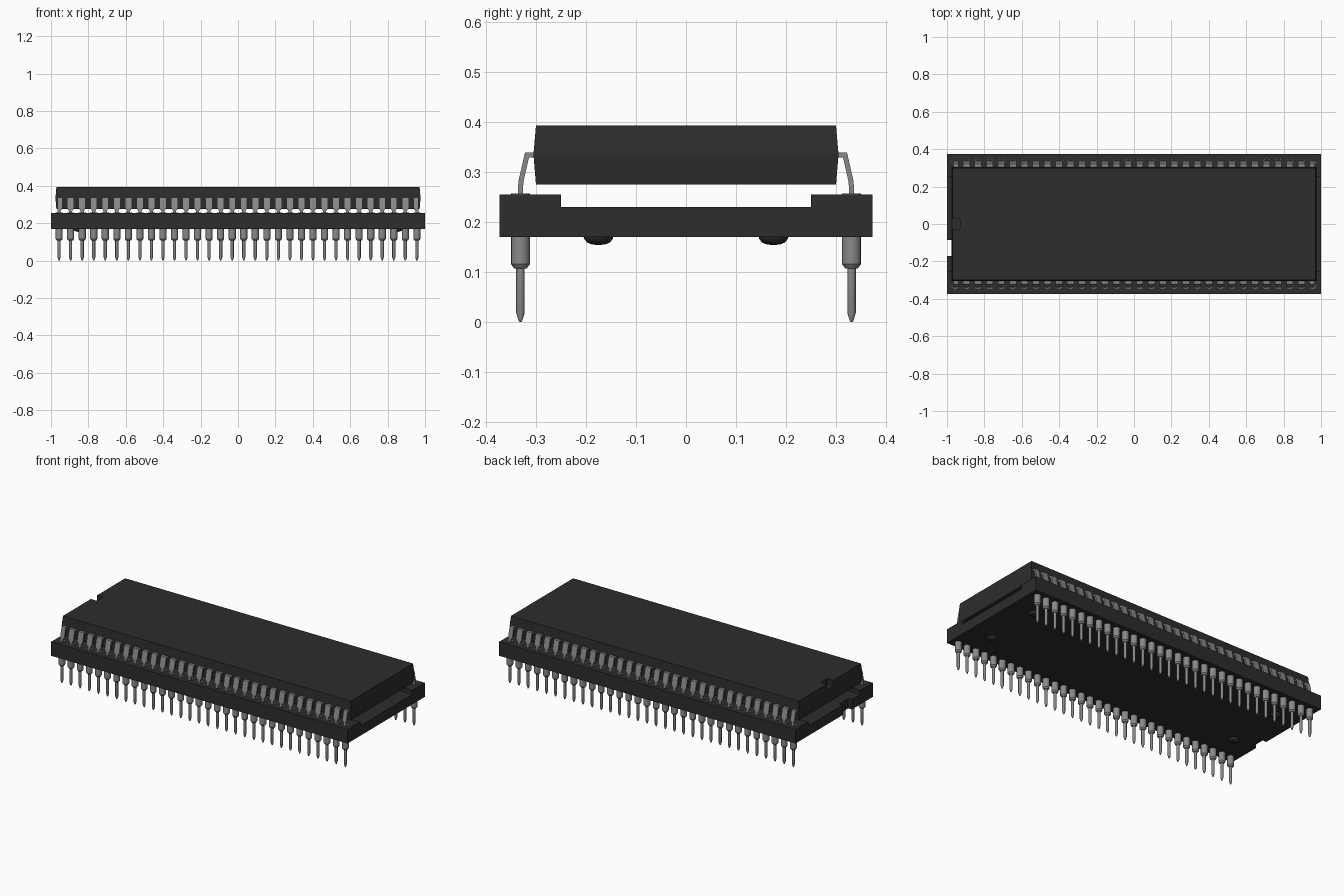
import bpy, bmesh, math

if "Cube" in bpy.data.objects:
    bpy.data.objects.remove(bpy.data.objects["Cube"], do_unlink=True)

PITCH, FIRST, ROW, COUNT = 0.0617, -0.9564, 0.331, 32


def material(name, value):
    m = bpy.data.materials.new(name)
    m.use_nodes = True
    col = (value, value, value, 1)
    m.diffuse_color = col
    m.node_tree.nodes["Principled BSDF"].inputs["Base Color"].default_value = col
    return m


BLACK = material("black plastic", 0.026)
METAL = material("grey metal", 0.25)


def make(name, bm, mat, smooth=False):
    bmesh.ops.recalc_face_normals(bm, faces=bm.faces)
    me = bpy.data.meshes.new(name)
    bm.to_mesh(me)
    bm.free()
    me.materials.append(mat)
    ob = bpy.data.objects.new(name, me)
    bpy.context.collection.objects.link(ob)
    if smooth:
        bpy.ops.object.select_all(action='DESELECT')
        ob.select_set(True)
        bpy.context.view_layer.objects.active = ob
        bpy.ops.object.shade_smooth_by_angle(angle=math.radians(35))
    return ob


def array(ob, count):
    m = ob.modifiers.new("row", 'ARRAY')
    m.count = count
    m.use_relative_offset = False
    m.use_constant_offset = True
    m.constant_offset_displace = (PITCH, 0, 0)


def mirror(ob, x, y):
    m = ob.modifiers.new("mirror", 'MIRROR')
    m.use_axis = (x, y, False)
    m.use_mirror_merge = False


def extrude_x(profile, x0, x1):
    """Prism along x from a (y, z) outline."""
    bm = bmesh.new()
    f = bm.faces.new([bm.verts.new((x0, y, z)) for y, z in profile])
    new = bmesh.ops.extrude_face_region(bm, geom=[f])["geom"]
    bmesh.ops.translate(bm, vec=(x1 - x0, 0, 0),
                        verts=[v for v in new if isinstance(v, bmesh.types.BMVert)])
    return bm


def box(x0, x1, y0, y1, z0, z1):
    return extrude_x([(y0, z0), (y1, z0), (y1, z1), (y0, z1)], x0, x1)


def lathe(profile, x, y, segments):
    """Turned solid around a vertical axis from (radius, z) points."""
    bm = bmesh.new()
    rings = []
    for r, z in profile:
        if r == 0:
            rings.append([bm.verts.new((x, y, z))] * segments)
        else:
            rings.append([bm.verts.new((x + r * math.cos(a), y + r * math.sin(a), z))
                          for a in (2 * math.pi * i / segments for i in range(segments))])
    for a, b in zip(rings, rings[1:]):
        for i in range(segments):
            j = (i + 1) % segments
            quad = list(dict.fromkeys((a[i], a[j], b[j], b[i])))
            bm.faces.new(quad)
    return bm


def cut(target, cutter):
    cutter.hide_render = True
    cutter.hide_viewport = True
    cutter.display_type = 'WIRE'
    m = target.modifiers.new("cut", 'BOOLEAN')
    m.operation = 'DIFFERENCE'
    m.solver = 'EXACT'
    m.object = cutter


# Socket: long base with a shallow channel between two raised rails
socket = make("socket_base", extrude_x(
    [(-0.373, 0.17), (0.373, 0.17), (0.373, 0.255), (0.25, 0.255),
     (0.25, 0.23), (-0.25, 0.23), (-0.25, 0.255), (-0.373, 0.255)], -1, 1), BLACK)
cut(socket, make("socket_notch_cutter", box(-1.1, -0.975, -0.17, -0.085, 0.1, 0.3), BLACK))
holes = make("socket_hole_cutter",
             lathe([(0, 0.2), (0.0185, 0.2), (0.0185, 0.3), (0, 0.3)], FIRST, -ROW, 16), BLACK)
array(holes, COUNT)
mirror(holes, False, True)
cut(socket, holes)

# Domed standoffs under the socket
feet = make("socket_standoff", lathe(
    [(0, 0.172), (0.030, 0.172), (0.029, 0.167), (0.023, 0.159), (0.013, 0.155), (0, 0.154)],
    -0.85, -0.175, 20), BLACK, True)
mirror(feet, True, True)

# Turned pins with a funnel at the top
pins = make("socket_pin", lathe(
    [(0, 0), (0.003, 0.001), (0.0085, 0.018), (0.0085, 0.107), (0.0125, 0.107),
     (0.0190, 0.116), (0.0190, 0.257), (0.0165, 0.257), (0.009, 0.243),
     (0.009, 0.215), (0, 0.215)], FIRST, -ROW, 16), METAL, True)
array(pins, COUNT)
mirror(pins, False, True)


# Chip body: drafted block, widest at the parting line
bm = bmesh.new()
loops = [[bm.verts.new((sx * (0.976 - d), sy * (0.305 - d), z))
          for sx, sy in ((-1, -1), (1, -1), (1, 1), (-1, 1))]
         for d, z in ((0.005, 0.275), (0, 0.335), (0.005, 0.393))]
bm.faces.new(loops[0])
bm.faces.new(loops[-1])
for a, b in zip(loops, loops[1:]):
    for i in range(4):
        bm.faces.new((a[i], a[(i + 1) % 4], b[(i + 1) % 4], b[i]))
chip = make("chip_body", bm, BLACK)
cut(chip, make("chip_notch_cutter", box(-1.1, -0.93, -0.03, 0.03, 0.36, 0.45), BLACK))


# Bent leads: wide shoulder, then a narrow tip entering the pin funnel
def lead(name, x, outer):
    bm = bmesh.new()
    path = [(0.298, 0.334, 0.0185), (0.318, 0.334, 0.0185), (0.330, 0.281, 0.0185),
            (0.331, 0.266, 0.0085), (0.331, 0.225, 0.0085)]
    rows = [(bm.verts.new((x - min(w, outer), -y, z)), bm.verts.new((x + w, -y, z)))
            for y, z, w in path]
    for a, b in zip(rows, rows[1:]):
        bm.faces.new((a[0], a[1], b[1], b[0]))
    ob = make(name, bm, METAL)
    m = ob.modifiers.new("thickness", 'SOLIDIFY')
    m.thickness = 0.010
    m.offset = 0
    m.use_even_offset = True
    return ob


inner = lead("chip_lead", FIRST + PITCH, 1)
array(inner, COUNT - 2)
mirror(inner, False, True)
mirror(lead("chip_end_lead", FIRST, 0.0085), True, True)
